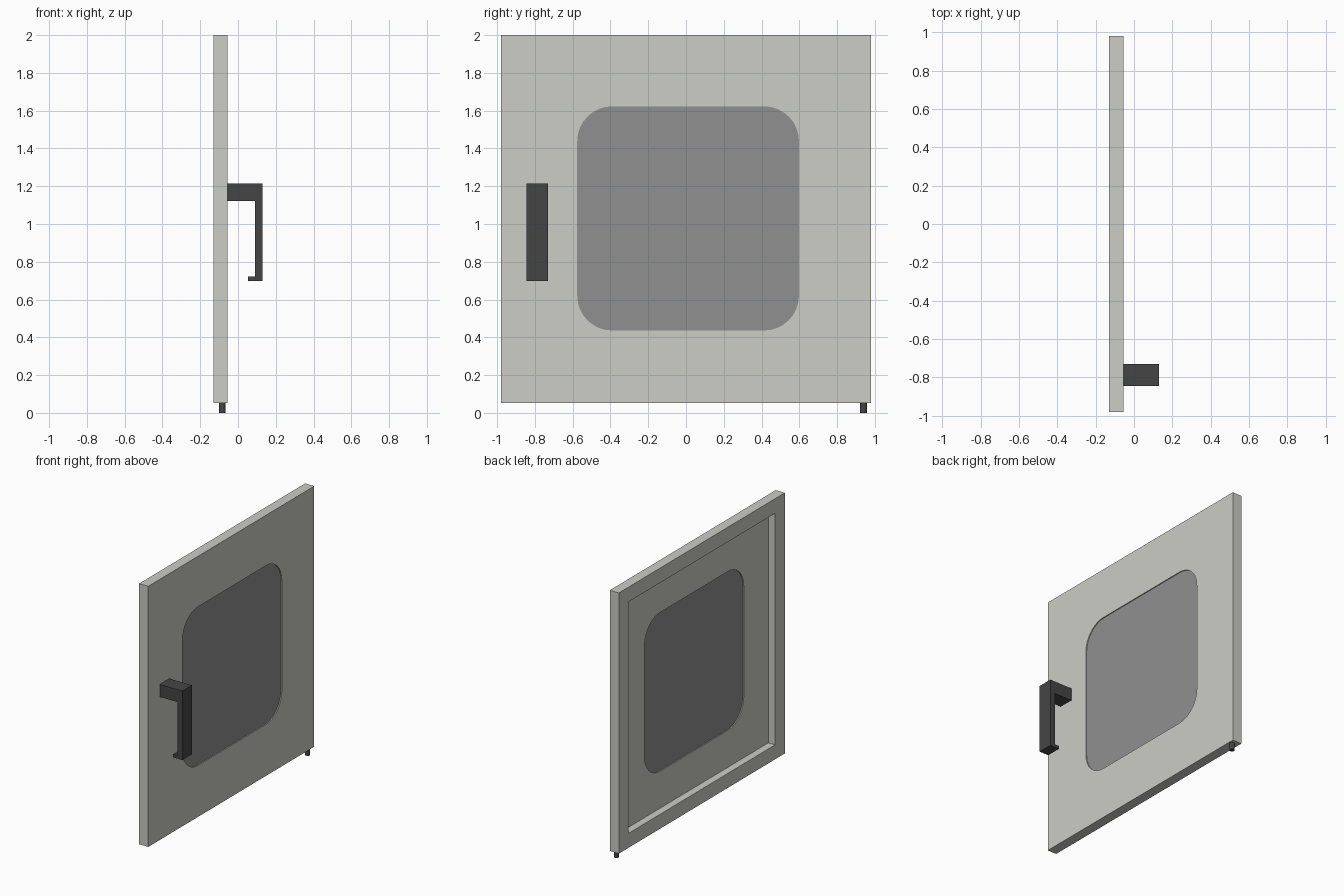
import bpy, bmesh, math
from mathutils import Vector

if "Cube" in bpy.data.objects:
    bpy.data.objects.remove(bpy.data.objects["Cube"])


def material(name, rgb):
    m = bpy.data.materials.new(name)
    m.diffuse_color = (*rgb, 1)
    m.use_nodes = True
    m.node_tree.nodes["Principled BSDF"].inputs["Base Color"].default_value = m.diffuse_color
    return m


PANEL = material("pale grey panel", (0.60, 0.61, 0.555))
GLASS = material("mid grey glass", (0.28, 0.28, 0.28))
DARK = material("dark grey fittings", (0.06, 0.06, 0.06))


def prism(name, points, offset, mat):
    """Closed polygon of 3D points, extruded along offset."""
    bm = bmesh.new()
    face = bm.faces.new([bm.verts.new(p) for p in points])
    ext = bmesh.ops.extrude_face_region(bm, geom=[face])
    moved = [v for v in ext["geom"] if isinstance(v, bmesh.types.BMVert)]
    bmesh.ops.translate(bm, verts=moved, vec=Vector(offset))
    bmesh.ops.recalc_face_normals(bm, faces=bm.faces)
    mesh = bpy.data.meshes.new(name)
    bm.to_mesh(mesh)
    bm.free()
    mesh.materials.append(mat)
    ob = bpy.data.objects.new(name, mesh)
    bpy.context.collection.objects.link(ob)
    return ob


def slab(name, x0, x1, y0, y1, z0, z1, mat, r=0.0, seg=8):
    """Plate facing x, with optional rounded corners."""
    if r:
        pts = []
        corners = [(y1 - r, z1 - r), (y0 + r, z1 - r), (y0 + r, z0 + r), (y1 - r, z0 + r)]
        for i, (cy, cz) in enumerate(corners):
            for k in range(seg + 1):
                a = math.pi / 2 * (i + k / seg)
                pts.append((x0, cy + r * math.cos(a), cz + r * math.sin(a)))
    else:
        pts = [(x0, y0, z0), (x0, y1, z0), (x0, y1, z1), (x0, y0, z1)]
    return prism(name, pts, (x1 - x0, 0, 0), mat)


def cut(target, cutter):
    mod = target.modifiers.new("cut", 'BOOLEAN')
    mod.operation = 'DIFFERENCE'
    mod.solver = 'EXACT'
    mod.object = cutter
    bpy.context.view_layer.objects.active = target
    bpy.ops.object.modifier_apply(modifier=mod.name)
    bpy.data.objects.remove(cutter)


BACK, FRONT, SKIN = -0.131, -0.056, -0.075
WINDOW = (-0.576, 0.598, 0.436, 1.623)

# door leaf: hollow back and a rounded window opening
door = slab("door_leaf", BACK, FRONT, -0.98, 0.98, 0.052, 2.0, PANEL)
cut(door, slab("recess_cutter", BACK - 0.1, SKIN, -0.865, 0.865, 0.16, 1.89, PANEL))
cut(door, slab("window_cutter", BACK - 0.1, FRONT + 0.1, *WINDOW, PANEL, r=0.185))

# glass pane set midway in the opening
slab("window_glass", -0.068, -0.063, *WINDOW, GLASS, r=0.185)

# hooked handle: side profile extruded along y
profile = [(FRONT, 1.215), (0.13, 1.215), (0.13, 0.699), (0.054, 0.699),
           (0.054, 0.722), (0.089, 0.722), (0.089, 1.122), (FRONT, 1.122)]
prism("handle", [(x, -0.844, z) for x, z in profile], (0, 0.113, 0), DARK)

# hinge pin under the far corner
bpy.ops.mesh.primitive_cylinder_add(vertices=16, radius=0.018, depth=0.053,
                                    location=(-0.083, 0.94, 0.0265))
pin = bpy.context.object
pin.name = "hinge_pin"
pin.data.materials.append(DARK)
bpy.ops.object.shade_smooth_by_angle()
